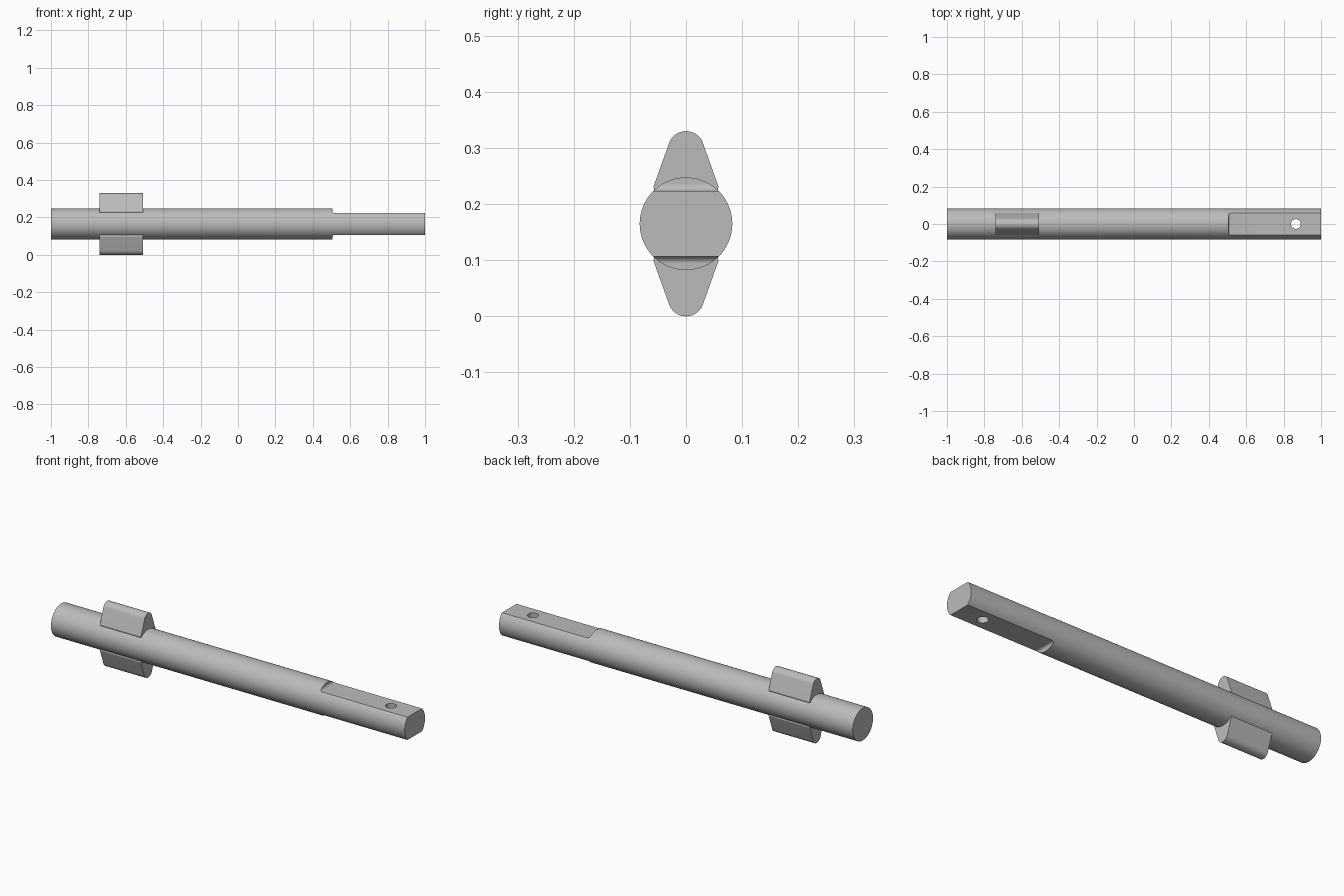
import bpy
import bmesh
from math import sin, cos, pi, radians
from mathutils import Matrix, Vector

if "Cube" in bpy.data.objects:
    bpy.data.objects.remove(bpy.data.objects["Cube"], do_unlink=True)

AXIS_Z = 0.165      # height of the shaft axis
RADIUS = 0.0825     # shaft radius
FLAT = 0.058        # distance of each flat from the axis
STEP_X = 0.505      # where the flats begin

steel = bpy.data.materials.new("plain grey steel")
steel.use_nodes = True
grey = (0.5, 0.5, 0.5, 1)
steel.diffuse_color = grey
steel.node_tree.nodes["Principled BSDF"].inputs["Base Color"].default_value = grey


def make_object(name, bm):
    bmesh.ops.recalc_face_normals(bm, faces=bm.faces)
    mesh = bpy.data.meshes.new(name)
    bm.to_mesh(mesh)
    bm.free()
    mesh.materials.append(steel)
    obj = bpy.data.objects.new(name, mesh)
    bpy.context.collection.objects.link(obj)
    return obj


def prism(name, points, sweep):
    """Extrude a closed outline along the sweep vector."""
    bm = bmesh.new()
    face = bm.faces.new([bm.verts.new(p) for p in points])
    moved = bmesh.ops.extrude_face_region(bm, geom=[face], use_keep_orig=True)
    verts = [v for v in moved["geom"] if isinstance(v, bmesh.types.BMVert)]
    bmesh.ops.translate(bm, verts=verts, vec=Vector(sweep))
    return make_object(name, bm)


def cylinder(name, radius, depth, segments, matrix):
    bm = bmesh.new()
    bmesh.ops.create_cone(bm, cap_ends=True, segments=segments, radius1=radius,
                          radius2=radius, depth=depth, matrix=matrix)
    return make_object(name, bm)


def combine(target, tool, operation):
    """Apply a boolean and discard the tool."""
    mod = target.modifiers.new("combine", 'BOOLEAN')
    mod.object = tool
    mod.operation = operation
    mod.solver = 'EXACT'
    bpy.context.view_layer.objects.active = target
    bpy.ops.object.modifier_apply(modifier=mod.name)
    bpy.data.objects.remove(tool, do_unlink=True)


# Round shaft along x
shaft = cylinder("shaft", RADIUS, 2, 128,
                 Matrix.Translation((0, 0, AXIS_Z)) @ Matrix.Rotation(pi / 2, 4, 'Y'))

for side in (1, -1):
    # Tapered lobe with a rounded tip, above and below the shaft
    tip, slope, steps = 0.032, radians(20), 20
    outline = [(0.058, 0.066)]
    for i in range(steps + 1):
        a = slope + (pi - 2 * slope) * i / steps
        outline.append((tip * cos(a), AXIS_Z - tip + tip * sin(a)))
    outline += [(-0.058, 0.066), (-0.05, 0.03), (0.05, 0.03)]
    lobe = prism("lobe", [(-0.74, y, AXIS_Z + side * h) for y, h in outline],
                 (0.232, 0, 0))
    combine(shaft, lobe, 'UNION')

    # Flat milled on the end, with a small fillet at its shoulder
    fillet = 0.012
    outline = [(1.1, 0.2), (STEP_X, 0.2)]
    for i in range(7):
        a = pi + i / 6 * pi / 2
        outline.append((STEP_X + fillet + fillet * cos(a), FLAT + fillet + fillet * sin(a)))
    outline.append((1.1, FLAT))
    cutter = prism("flat_cutter", [(x, -0.2, AXIS_Z + side * h) for x, h in outline],
                   (0, 0.4, 0))
    combine(shaft, cutter, 'DIFFERENCE')

# Cross hole through the flats
hole = cylinder("hole_cutter", 0.026, 0.5, 48, Matrix.Translation((0.865, 0, AXIS_Z)))
combine(shaft, hole, 'DIFFERENCE')

# Smooth curved faces, crisp edges
bpy.ops.object.select_all(action='DESELECT')
shaft.select_set(True)
bpy.context.view_layer.objects.active = shaft
bpy.ops.object.shade_smooth_by_angle(angle=radians(18))
